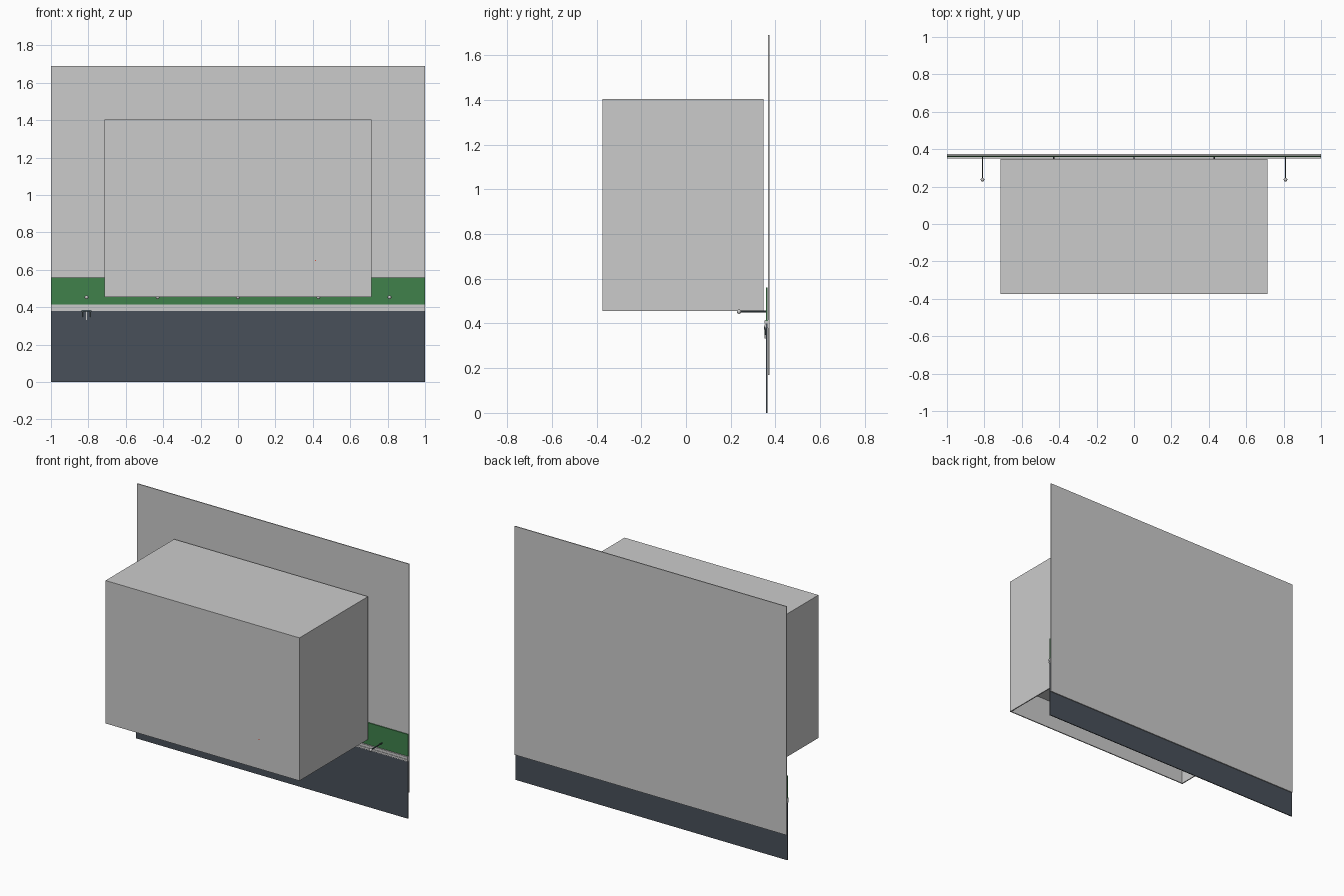
import bpy, bmesh, math

if "Cube" in bpy.data.objects:
    bpy.data.objects.remove(bpy.data.objects["Cube"])


def mat(name, col):
    m = bpy.data.materials.new(name)
    m.diffuse_color = (*col, 1)
    m.use_nodes = True
    m.node_tree.nodes["Principled BSDF"].inputs["Base Color"].default_value = m.diffuse_color
    return m


slate = mat("slate", (0.065, 0.08, 0.1))
green = mat("green", (0.05, 0.22, 0.07))
dark = mat("dark_metal", (0.06, 0.08, 0.09))
red = mat("red", (0.7, 0.08, 0.04))


def box(name, lo, hi, m=None, open_bottom=False):
    bm = bmesh.new()
    bmesh.ops.create_cube(bm, size=1)
    for v in bm.verts:
        v.co = [lo[i] + (v.co[i] + 0.5) * (hi[i] - lo[i]) for i in range(3)]
    if open_bottom:
        bm.normal_update()
        bmesh.ops.delete(bm, geom=[f for f in bm.faces if f.normal.z < -0.9], context='FACES_ONLY')
    me = bpy.data.meshes.new(name)
    bm.to_mesh(me)
    bm.free()
    ob = bpy.data.objects.new(name, me)
    bpy.context.collection.objects.link(ob)
    if m:
        me.materials.append(m)
    return ob


def rod(name, loc, r, length, axis, m=None):
    rot = {'x': (0, math.pi / 2, 0), 'y': (math.pi / 2, 0, 0), 'z': (0, 0, 0)}[axis]
    bpy.ops.mesh.primitive_cylinder_add(vertices=12, radius=r, depth=length, location=loc, rotation=rot)
    ob = bpy.context.object
    ob.name = name
    bpy.ops.object.shade_smooth_by_angle()
    if m:
        ob.data.materials.append(m)
    return ob


# Wall layers
box("back_wall", (-1, 0.367, 0.17), (1, 0.373, 1.69))
box("lower_panel", (-1, 0.358, 0), (1, 0.364, 0.40), slate)
box("green_band", (-1, 0.358, 0.41), (1, 0.364, 0.56), green)

# Rail moulding between the panels
box("rail_base", (-1, 0.354, 0.38), (1, 0.366, 0.415))
for z in (0.389, 0.407):
    box("rail_bead", (-1, 0.351, z - 0.006), (1, 0.355, z + 0.006))

# Large hollow cabinet, open underneath
cabinet = box("cabinet", (-0.713, -0.373, 0.455), (0.713, 0.347, 1.405), open_bottom=True)
shell = cabinet.modifiers.new("wall_thickness", 'SOLIDIFY')
shell.thickness = 0.01
shell.offset = -1

# Inner shelf and indicator
box("inner_shelf", (-0.7, -0.37, 0.648), (0.7, 0.34, 0.653))
box("indicator", (0.412, -0.3735, 0.647), (0.418, -0.372, 0.653), red)

# Ball-ended pegs
for x in (-0.81, -0.43, 0, 0.43, 0.81):
    rod("peg", (x, 0.302, 0.453), 0.004, 0.125, 'y', dark)
    bpy.ops.mesh.primitive_uv_sphere_add(segments=12, ring_count=8, radius=0.01, location=(x, 0.237, 0.453))
    bpy.context.object.name = "peg_ball"
    bpy.ops.object.shade_smooth()

# Small hanging hook on the rail
box("hook_plate", (-0.838, 0.349, 0.374), (-0.782, 0.358, 0.386), dark)
rod("hook_stem", (-0.81, 0.355, 0.358), 0.004, 0.05, 'z')
for s in (-1, 1):
    rod("hook_prong", (-0.81 + s * 0.022, 0.355, 0.363), 0.003, 0.03, 'z', dark)
